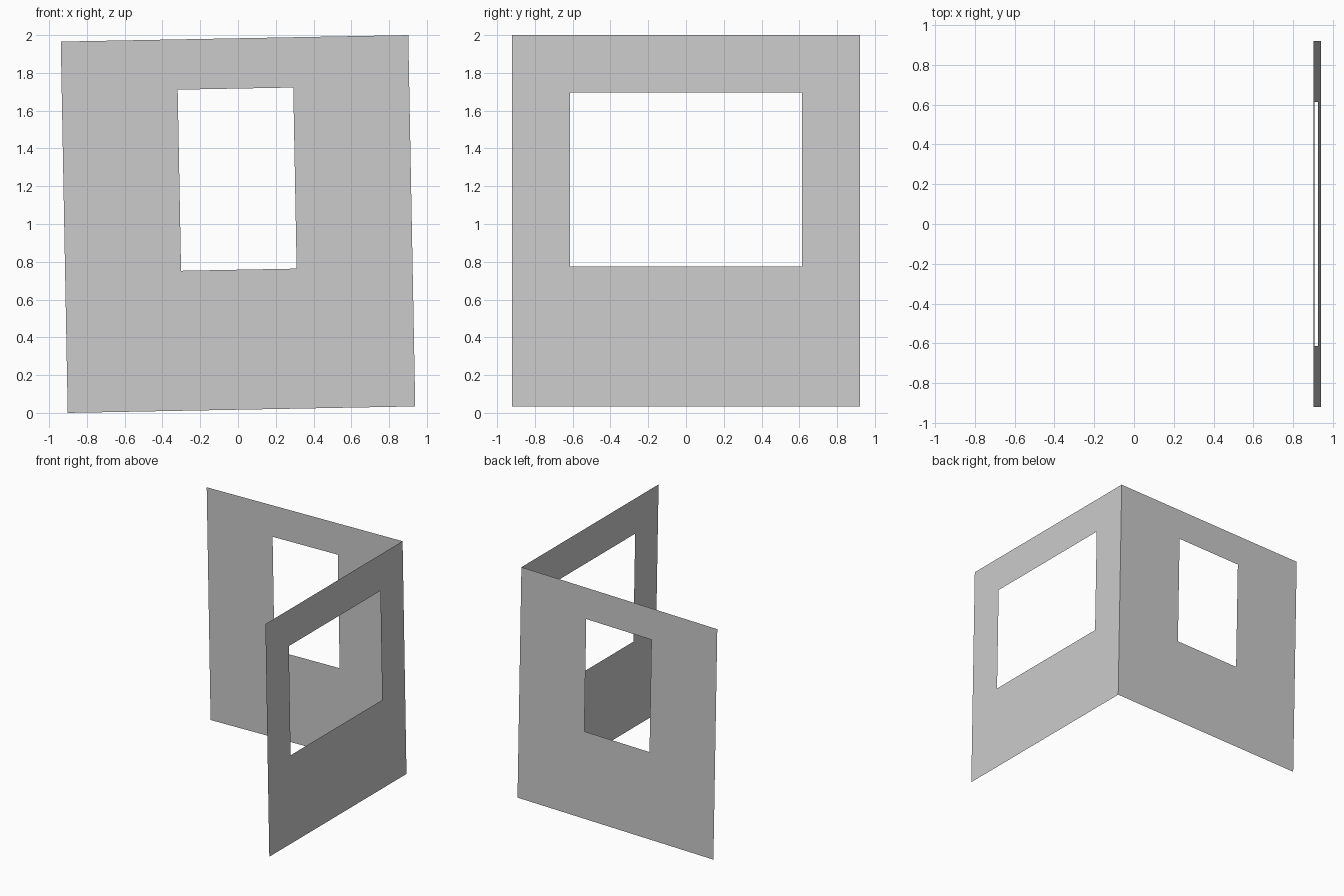
import bpy, bmesh, math
from mathutils import Matrix, Vector

if "Cube" in bpy.data.objects:
    bpy.data.objects.remove(bpy.data.objects["Cube"])

HALF_W, HALF_H = 0.92, 0.983
# whole model leans about 1 degree around y, through its centre
LEAN = Matrix.Translation((0, 0, 1)) @ Matrix.Rotation(math.radians(-1.07), 4, 'Y')


def wall(name, origin, along, hole_half_w, sill, head):
    """Thin wall sheet with a rectangular window opening."""
    us = (-HALF_W, -hole_half_w, hole_half_w, HALF_W)
    vs = (-HALF_H, sill, head, HALF_H)
    bm = bmesh.new()
    grid = [[bm.verts.new(Vector(origin) + Vector(along) * u + Vector((0, 0, v)))
             for u in us] for v in vs]
    for j in range(3):
        for i in range(3):
            if (i, j) != (1, 1):  # leave the window open
                bm.faces.new((grid[j][i], grid[j][i + 1],
                              grid[j + 1][i + 1], grid[j + 1][i]))
    bmesh.ops.transform(bm, matrix=LEAN, verts=bm.verts)
    mesh = bpy.data.meshes.new(name)
    bm.to_mesh(mesh)
    bm.free()
    bpy.context.collection.objects.link(bpy.data.objects.new(name, mesh))


# back wall with narrow window, right wall with wide window
wall("back_wall", (0, HALF_W, 0), (1, 0, 0), 0.306, -0.242, 0.717)
wall("right_wall", (HALF_W, 0, 0), (0, 1, 0), 0.614, -0.242, 0.68)
